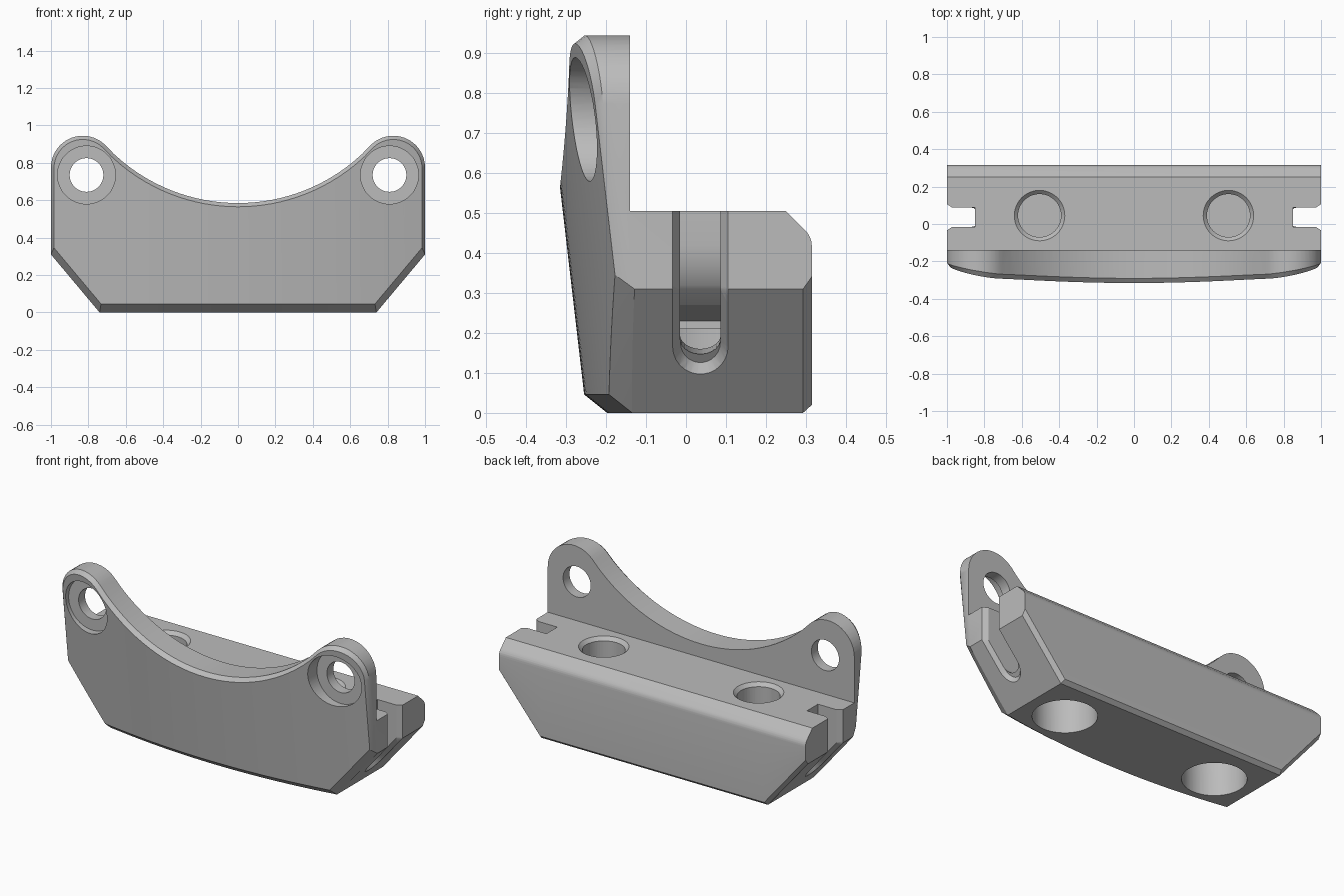
import bpy, bmesh, math
from mathutils import Matrix, Vector

cube = bpy.data.objects.get("Cube")
if cube:
    bpy.data.objects.remove(cube, do_unlink=True)

mat = bpy.data.materials.new("plain grey")
mat.use_nodes = True
GREY = (0.5, 0.5, 0.5, 1)
mat.diffuse_color = GREY
mat.node_tree.nodes["Principled BSDF"].inputs["Base Color"].default_value = GREY


def make_object(name, bm):
    bmesh.ops.triangulate(bm, faces=bm.faces[:])
    bmesh.ops.recalc_face_normals(bm, faces=bm.faces[:])
    if bm.calc_volume(signed=True) < 0:
        bmesh.ops.reverse_faces(bm, faces=bm.faces[:])
    mesh = bpy.data.meshes.new(name)
    bm.to_mesh(mesh)
    bm.free()
    mesh.materials.append(mat)
    obj = bpy.data.objects.new(name, mesh)
    bpy.context.collection.objects.link(obj)
    return obj


def loft(name, loops, strip_caps=True):
    """Skin closed loops; strip caps join the first half to the reversed second half."""
    bm = bmesh.new()
    rings = [[bm.verts.new(p) for p in loop] for loop in loops]
    n = len(rings[0])
    for a, b in zip(rings, rings[1:]):
        for i in range(n):
            j = (i + 1) % n
            bm.faces.new((a[i], a[j], b[j], b[i]))
    for ring in (rings[0], rings[-1]):
        if strip_caps:
            for i in range(n // 2 - 1):
                bm.faces.new((ring[i], ring[i + 1], ring[n - 2 - i], ring[n - 1 - i]))
        else:
            bm.faces.new(ring)
    bm.normal_update()
    return make_object(name, bm)


def cone(name, r1, r2, start, end):
    start, end = Vector(start), Vector(end)
    axis = end - start
    turn = axis.to_track_quat('Z', 'Y').to_matrix().to_4x4()
    bm = bmesh.new()
    bmesh.ops.create_cone(bm, cap_ends=True, segments=48, radius1=r1, radius2=r2,
                          depth=axis.length,
                          matrix=Matrix.Translation((start + end) / 2) @ turn)
    return make_object(name, bm)


def cut(body, cutter):
    """Subtract the cutter, taking the first solver that gives a changed solid."""
    cutter.hide_render = True
    mod = body.modifiers.new("cut", 'BOOLEAN')
    mod.operation, mod.object = 'DIFFERENCE', cutter
    for solver in ('EXACT', 'MANIFOLD', 'FLOAT'):
        mod.solver = solver
        bpy.context.view_layer.update()
        deps = bpy.context.evaluated_depsgraph_get()
        mesh = bpy.data.meshes.new_from_object(body.evaluated_get(deps))
        if len(mesh.polygons) not in (0, len(body.data.polygons)):
            body.data = mesh
            break
    body.modifiers.clear()
    bpy.data.objects.remove(cutter, do_unlink=True)


# Front outline: concave saddle and round ears above a tapered base
SADDLE_R, EAR_R, EAR_X, EAR_Z = 0.97, 0.17, 0.83, 0.775
SADDLE_Z = 0.585 + SADDLE_R
JOIN_X = EAR_X * SADDLE_R / (SADDLE_R + EAR_R)
STEPS = 16


def top(x):
    x = abs(x)
    if x < JOIN_X:
        return SADDLE_Z - math.sqrt(SADDLE_R ** 2 - x * x)
    return EAR_Z + math.sqrt(max(0, EAR_R ** 2 - (x - EAR_X) ** 2))


ear_start = math.acos((JOIN_X - EAR_X) / EAR_R)
half = [JOIN_X * i / STEPS for i in range(1, STEPS)]
half += [EAR_X + EAR_R * math.cos(ear_start * (1 - i / STEPS)) for i in range(STEPS + 1)]
xs = [-x for x in reversed(half)] + [0.0] + half
corners = [(1, 0.31), (0.74, 0), (-0.74, 0), (-1, 0.31)]
outline = [Vector((x, top(x))) for x in xs] + [Vector(c) for c in corners]


def inset(points, distance):
    """Inset an outline by a distance that depends on each edge's normal."""
    n, result = len(points), []
    for i, p in enumerate(points):
        normals = []
        for a, b in ((points[i - 1], p), (p, points[(i + 1) % n])):
            d = (b - a).normalized()
            normals.append(Vector((-d.y, d.x)))
        (n1, n2), (d1, d2) = normals, [distance(m.y) for m in normals]
        det = n1.x * n2.y - n1.y * n2.x
        if abs(det) > 0.3:
            v = Vector(((d1 * n2.y - d2 * n1.y) / det, (n1.x * d2 - n2.x * d1) / det))
        else:
            v = (n1 + n2).normalized() * (d1 + d2) / 2
        result.append(p - v)
    return result


def subdivide_base(points):
    """Split the base edges so that each top point has a partner below."""
    count = len(xs)
    c = points[count:]
    base = []
    for a, b, n in ((c[0], c[1], STEPS), (c[1], c[2], 2 * STEPS), (c[2], c[3], STEPS)):
        base += [a.lerp(b, i / n) for i in range(n)]
    return points[:count] + base + [c[3]]


def front_y(p):
    return -0.255 + 0.116 * p.x ** 2 - 0.1165 * (p.y - 0.045)


# Solid body with a bowed, leaning front and chamfered rims
face = subdivide_base(inset(
    outline, lambda nz: 0.016 + 0.03 * max(0, -nz) + 0.004 * max(0, nz)))
back = subdivide_base(inset(outline, lambda nz: 0.02 if nz < -0.1 else 0.0))
rim = subdivide_base(outline)
body = loft("bracket_body", [
    [(p.x, front_y(p), p.y) for p in face],
    [(p.x, front_y(q) + 1.25 * (p - q).length, p.y) for p, q in zip(rim, face)],
    [(p.x, 0.293, p.y) for p in rim],
    [(p.x, 0.315, p.y) for p in back]])

# Clear the space behind the upright plate and round the rear top edge
side = [(-0.14, 1.2), (-0.14, 0.505), (0.25, 0.505)]
for i in range(5):
    a = math.radians(45 - 11 * i)
    side.append((0.26 + 0.055 * math.cos(a), 0.418 + 0.055 * math.sin(a)))
side += [(0.3155, 0.415), (0.4, 0.415), (0.4, 1.2)]
cut(body, loft("rear_clearance", [[(x, y, z) for y, z in side] for x in (-1.2, 1.2)],
               strip_caps=False))

# Side slots: U-shaped mouth, curved floor running into the lower bore
SLOT_Y = 0.036


def u_rows(radius, low):
    rows = [(radius, z) for z in (0.6, 0.42, 0.37, 0.32, 0.31, 0.27, 0.23)]
    for i in range(7):
        a = math.radians(14 * i)
        rows.append((radius * math.cos(a), low + radius * (1 - math.sin(a))))
    return rows


def u_loop(rows, x_of, s, z_of=lambda z: z):
    right = [(s * x_of(z), SLOT_Y + w, z_of(z)) for w, z in rows]
    left = [(s * x_of(z), SLOT_Y - w, z_of(z)) for w, z in reversed(rows)]
    return right + left


def skin_x(z):
    return min(1.0, 0.74 + 0.26 * z / 0.31)


def floor_x(z):
    if z <= 0.23:
        return 0.62
    return 0.85 - 0.15 * max(0, (0.42 - z) / 0.19) ** 2.5


narrow, throat, wide = u_rows(0.051, 0.125), u_rows(0.05, 0.126), u_rows(0.071, 0.095)
for s in (-1, 1):
    cut(body, loft("slot", [
        u_loop(narrow, lambda z: 1.1, s),
        u_loop(narrow, floor_x, s, lambda z: z + 0.38 * max(0, 0.23 - z))]))
    cut(body, loft("slot_chamfer", [
        u_loop(wide, lambda z: skin_x(z) + 0.002, s),
        u_loop(throat, lambda z: skin_x(z) - 0.03, s)]))

    # Vertical bolt bores: through hole, top countersink, wide lower counterbore
    x, y = s * 0.505, 0.045
    cut(body, cone("bore", 0.115, 0.115, (x, y, 0.1), (x, y, 0.7)))
    cut(body, cone("countersink", 0.113, 0.137, (x, y, 0.483), (x, y, 0.507)))
    cut(body, cone("counterbore", 0.17, 0.17, (x, y, -0.1), (x, y, 0.21)))

    # Ear holes with a round recess at the front
    x, z = s * 0.81, 0.735
    cut(body, cone("ear_hole", 0.09, 0.09, (x, -0.5, z), (x, 0, z)))
    cut(body, cone("ear_recess", 0.155, 0.155, (x, -0.5, z), (x, -0.2, z)))

bpy.ops.object.select_all(action='DESELECT')
body.select_set(True)
bpy.context.view_layer.objects.active = body
bpy.ops.object.shade_smooth_by_angle(angle=math.radians(25))
